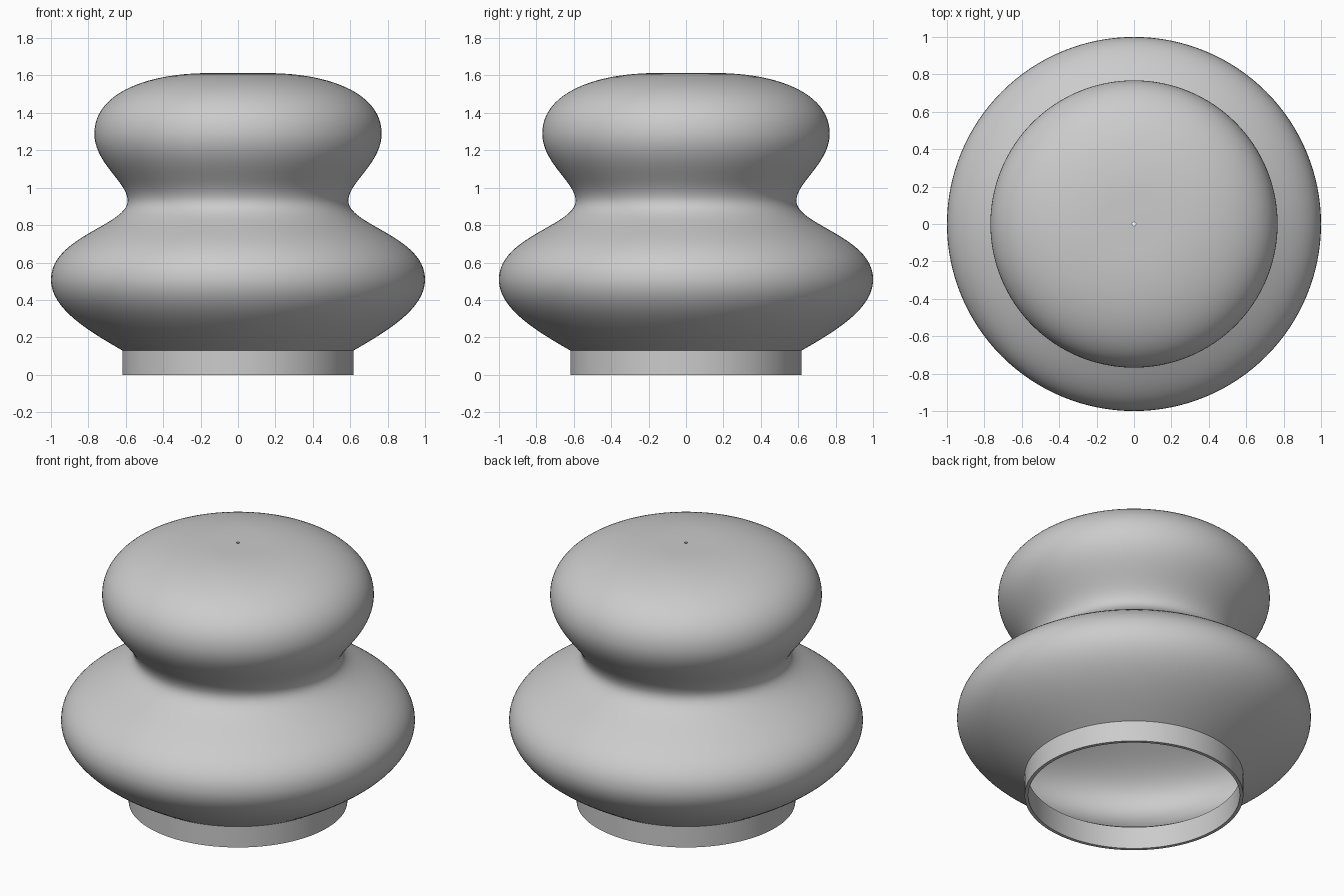
import bpy
import bmesh
from math import tau, radians
from mathutils import Vector
from mathutils.geometry import interpolate_bezier

SEGMENTS = 128
WALL = 0.02

cube = bpy.data.objects.get("Cube")
if cube:
    bpy.data.objects.remove(cube, do_unlink=True)

# Plain grey finish
grey = bpy.data.materials.new("plain grey")
grey.use_nodes = True
color = (0.6, 0.6, 0.6, 1)
grey.diffuse_color = color
grey.node_tree.nodes["Principled BSDF"].inputs["Base Color"].default_value = color


def point(r, z):
    return Vector((r, 0, z))


# Outer profile: straight collar, wide belly, narrow neck, rounded crown
curves = [
    [(0.618, 0.13), (0.82, 0.245), (1.0, 0.36), (1.0, 0.51)],
    [(1.0, 0.51), (1.0, 0.74), (0.59, 0.80), (0.59, 0.93)],
    [(0.59, 0.93), (0.59, 1.03), (0.768, 1.13), (0.768, 1.29)],
    [(0.768, 1.29), (0.768, 1.50), (0.5, 1.613), (0.15, 1.613)],
]
profile = [point(0.618, 0), point(0.618, 0.13)]
for curve in curves:
    profile += interpolate_bezier(*[point(*p) for p in curve], 24)[1:]
profile.append(point(0.01, 1.613))  # pinhole in the crown

# Revolve the profile around the vertical axis
bm = bmesh.new()
verts = [bm.verts.new(p) for p in profile]
edges = [bm.edges.new(pair) for pair in zip(verts, verts[1:])]
bmesh.ops.spin(bm, geom=verts + edges, cent=(0, 0, 0), axis=(0, 0, 1),
               angle=tau, steps=SEGMENTS, use_merge=True)
bmesh.ops.remove_doubles(bm, verts=bm.verts, dist=0.0001)
bm.normal_update()
# Make every face point away from the axis or upward
belly = max(bm.faces, key=lambda f: f.calc_center_median().xy.length)
if belly.normal.dot(belly.calc_center_median()) < 0:
    bmesh.ops.reverse_faces(bm, faces=bm.faces)
mesh = bpy.data.meshes.new("hollow_shade")
bm.to_mesh(mesh)
bm.free()

shade = bpy.data.objects.new("hollow_shade", mesh)
bpy.context.collection.objects.link(shade)
mesh.materials.append(grey)

# Thin wall, open at the bottom
solid = shade.modifiers.new("wall", "SOLIDIFY")
solid.thickness = WALL
solid.offset = -1
bpy.ops.object.select_all(action="DESELECT")
shade.select_set(True)
bpy.context.view_layer.objects.active = shade
bpy.ops.object.modifier_apply(modifier=solid.name)
bpy.ops.object.shade_smooth_by_angle(angle=radians(30))
